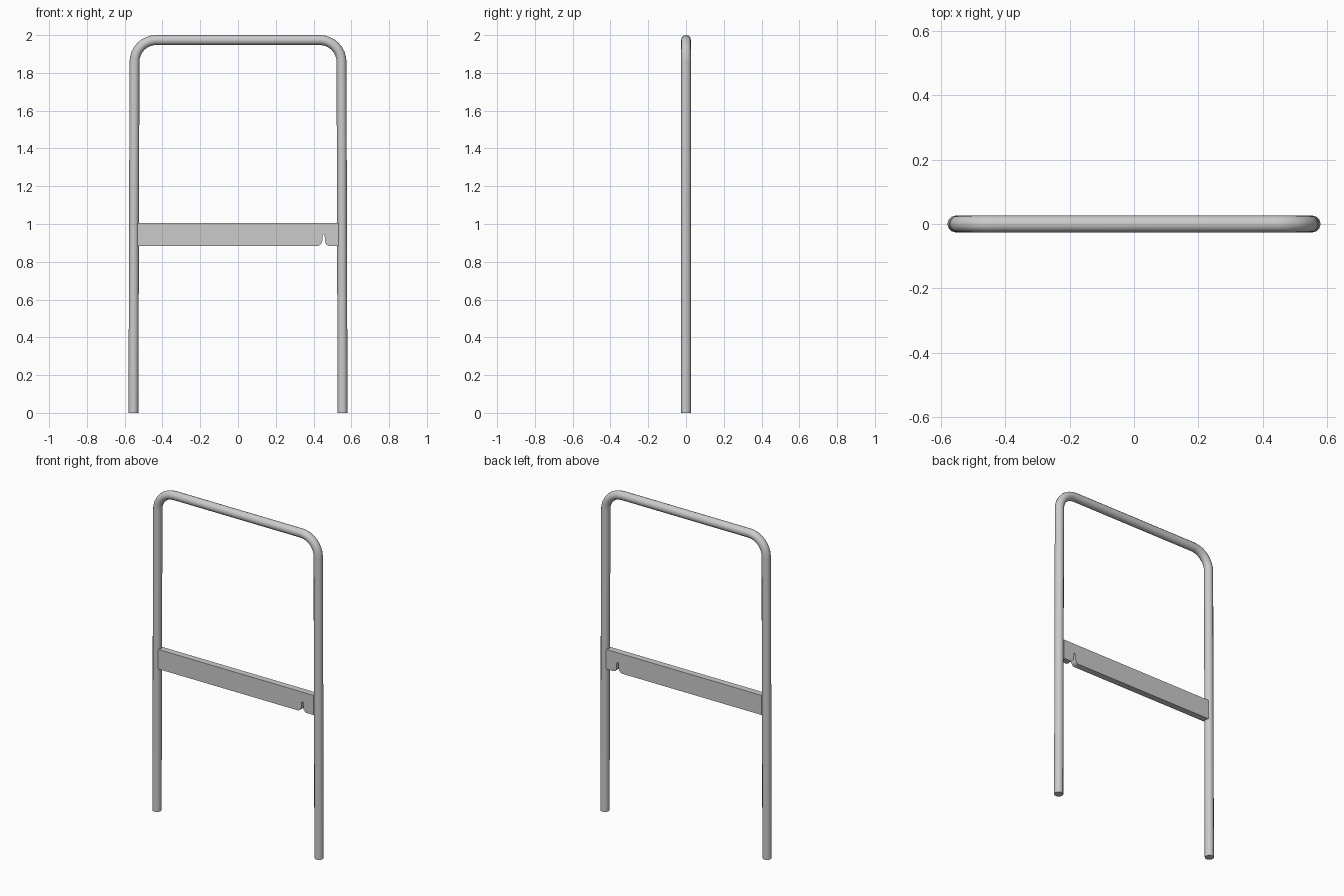
import bpy, bmesh, math
from mathutils import Vector

if "Cube" in bpy.data.objects:
    bpy.data.objects.remove(bpy.data.objects["Cube"])

R = 0.0262           # tube radius
SIDES = 12
BEND = 0.115         # corner radius of the tube centre line
TOP = 2.0 - R
X_TOP, X_FOOT = 0.548, 0.5535


def finish(bm, name, angle):
    bmesh.ops.recalc_face_normals(bm, faces=bm.faces)
    mesh = bpy.data.meshes.new(name)
    bm.to_mesh(mesh)
    bm.free()
    obj = bpy.data.objects.new(name, mesh)
    bpy.context.collection.objects.link(obj)
    bpy.ops.object.select_all(action='DESELECT')
    obj.select_set(True)
    bpy.context.view_layer.objects.active = obj
    bpy.ops.object.shade_smooth_by_angle(angle=math.radians(angle))
    return obj


def sweep(name, path):
    """Round capped tube along a path lying in the xz plane."""
    bm = bmesh.new()
    rings = []
    last = len(path) - 1
    for i, p in enumerate(path):
        t = (path[min(i + 1, last)] - path[max(i - 1, 0)]).normalized()
        if i in (0, last):                     # flat feet on the floor
            t = Vector((0, 0, 1 if i == 0 else -1))
        n = Vector((t.z, 0, -t.x))
        ring = []
        for k in range(SIDES):
            a = 2 * math.pi * k / SIDES
            ring.append(bm.verts.new(p + R * (math.cos(a) * n + math.sin(a) * Vector((0, 1, 0)))))
        rings.append(ring)
    for a, b in zip(rings, rings[1:]):
        for k in range(SIDES):
            j = (k + 1) % SIDES
            bm.faces.new((a[k], a[j], b[j], b[k]))
    bm.faces.new(rings[0])
    bm.faces.new(rings[-1])
    return finish(bm, name, 40)


# Bent tube frame: slightly splayed legs, rounded top corners
half = [Vector((-X_FOOT, 0, 0))]
for i in range(9):
    a = math.pi / 2 * i / 8
    half.append(Vector((-X_TOP + BEND * (1 - math.cos(a)), 0, TOP - BEND + BEND * math.sin(a))))
path = half + [Vector((-p.x, 0, p.z)) for p in reversed(half)]
sweep("tube_frame", path)

# Cross plank with a flared slot in its lower edge
Z0, Z1, T = 0.884, 1.005, 0.04
profile = [(-0.531, Z1), (-0.531, Z0), (0.425, Z0), (0.436, 0.890), (0.443, 0.900),
           (0.446, 0.908), (0.447, 0.938), (0.450, 0.944), (0.456, 0.944),
           (0.459, 0.938), (0.460, 0.908), (0.463, 0.898), (0.470, 0.889),
           (0.480, Z0), (0.531, Z0), (0.531, Z1)]
bm = bmesh.new()
face = bm.faces.new([bm.verts.new((x, -T / 2, z)) for x, z in profile])
ext = bmesh.ops.extrude_face_region(bm, geom=[face])
bmesh.ops.translate(bm, vec=(0, T, 0),
                    verts=[g for g in ext["geom"] if isinstance(g, bmesh.types.BMVert)])
finish(bm, "cross_plank", 30)
